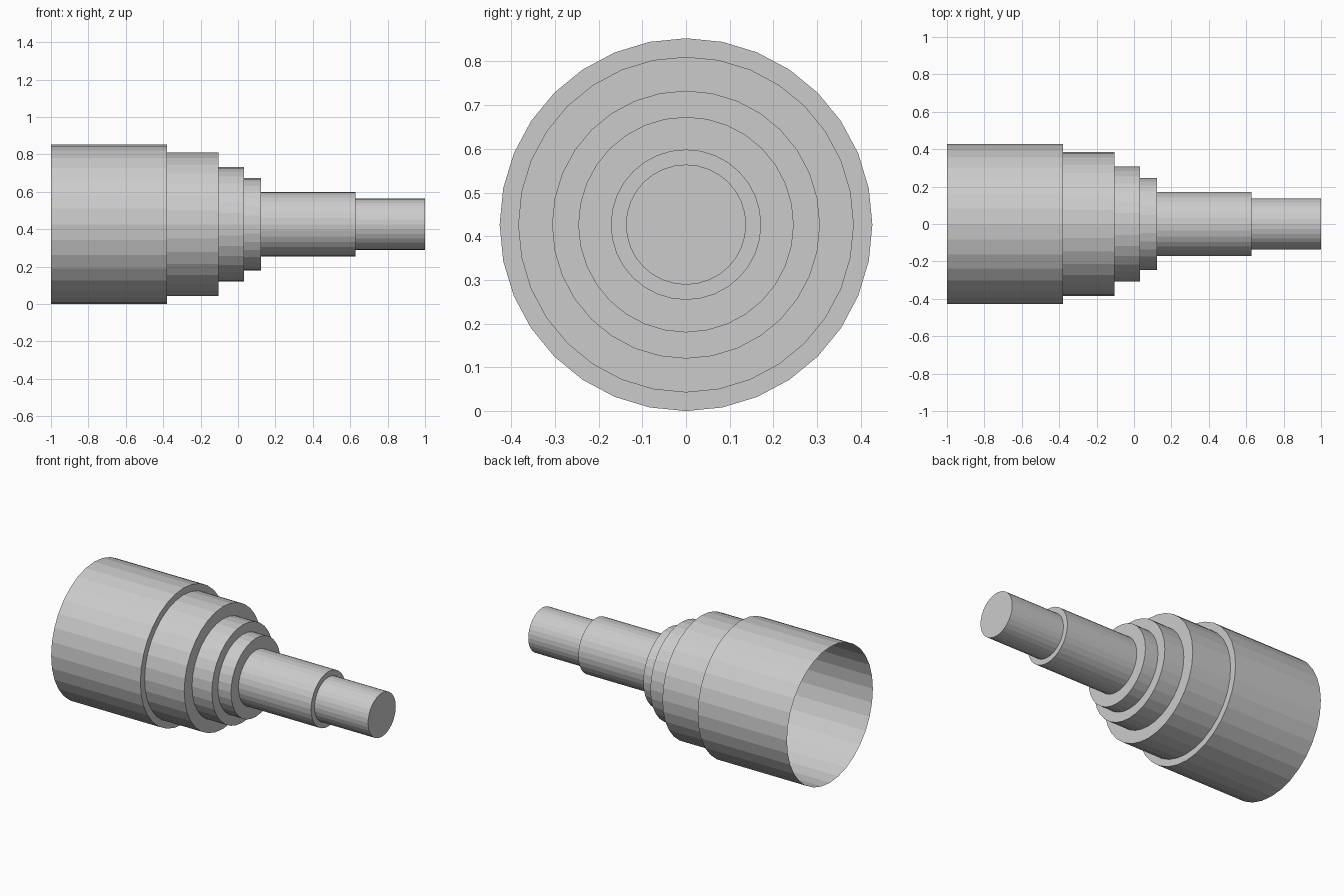
import bpy, bmesh
from math import cos, sin, tau

if "Cube" in bpy.data.objects:
    bpy.data.objects.remove(bpy.data.objects["Cube"])

SIDES = 32
AXIS_Z = 0.4265

# Outline of each step: start x, end x, radius
STEPS = [
    (-1.0, -0.38, 0.4265),
    (-0.38, -0.105, 0.384),
    (-0.105, 0.033, 0.3065),
    (0.033, 0.124, 0.2465),
    (0.124, 0.628, 0.172),
    (0.628, 1.0, 0.1375),
]


def ring(bm, x, r):
    return [bm.verts.new((x, r * cos(tau * i / SIDES), AXIS_Z + r * sin(tau * i / SIDES)))
            for i in range(SIDES)]


# Stepped shell: open at the wide end, capped at the narrow end
bm = bmesh.new()
rings = [ring(bm, x, r) for x0, x1, r in STEPS for x in (x0, x1)]
for a, b in zip(rings, rings[1:]):
    for i in range(SIDES):
        j = (i + 1) % SIDES
        bm.faces.new((a[i], a[j], b[j], b[i]))
bm.faces.new(rings[-1])
bmesh.ops.recalc_face_normals(bm, faces=bm.faces[:])

mesh = bpy.data.meshes.new("stepped_barrel")
bm.to_mesh(mesh)
bm.free()
barrel = bpy.data.objects.new("stepped_barrel", mesh)
bpy.context.collection.objects.link(barrel)
